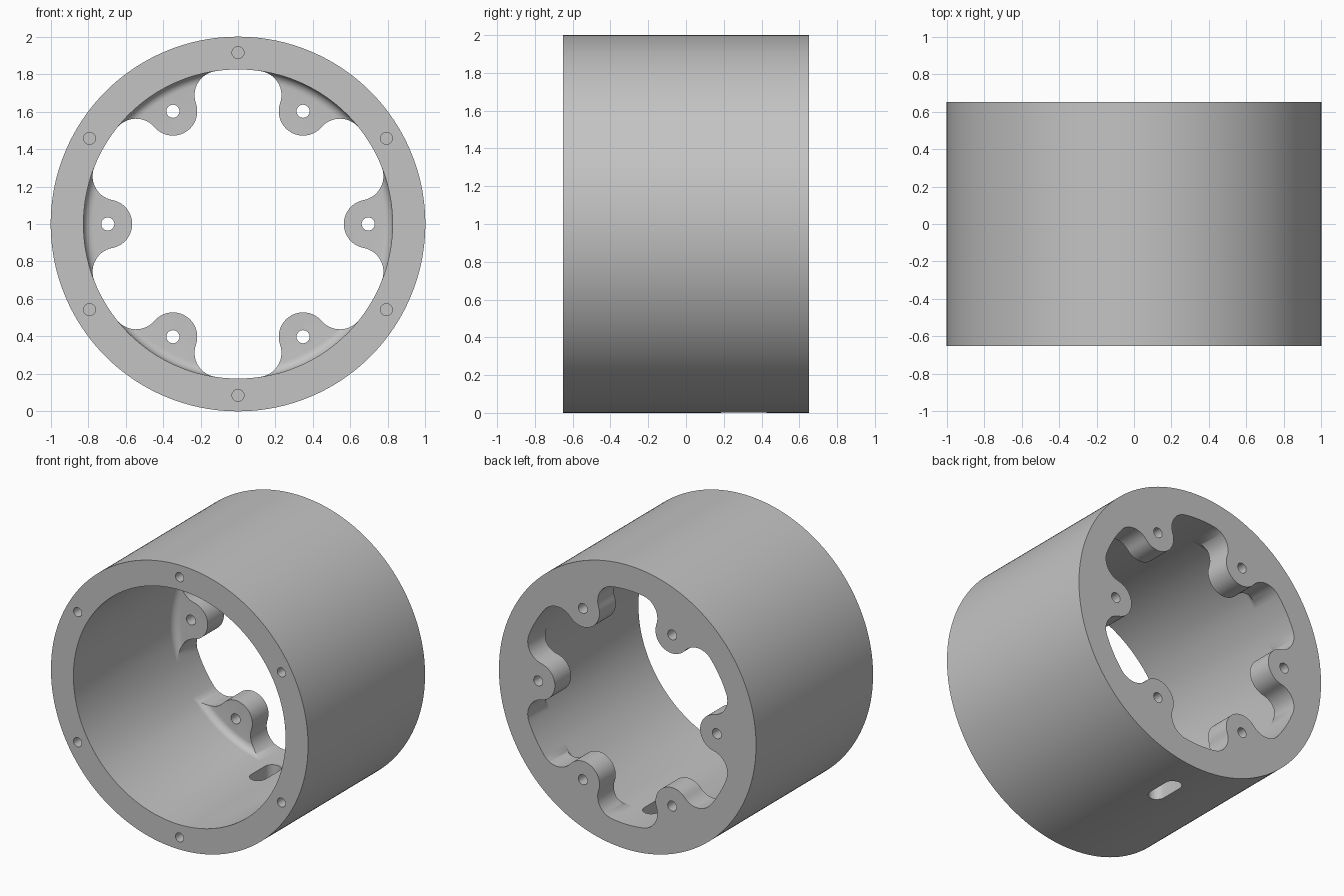
import bpy, bmesh
from math import sin, cos, acos, asin, atan2, hypot, pi, radians
from mathutils import Vector

cube = bpy.data.objects.get("Cube")
if cube:
    bpy.data.objects.remove(cube)

OUTER, BORE, HALF = 1.0, 0.825, 0.65      # housing radii and half length
LUG_R, LUG_C = 0.13, 0.695                # lug radius and its pitch radius
LUG_FRONT, BLEND = 0.47, 0.05             # lug front face and its fillet to the bore
CZ = 1.0                                  # height of the axis


def lerp(a, b, n):
    return [a + (b - a) * i / n for i in range(n + 1)]


def lug_outline():
    """Polar (angle, radius) points of the lugged rear opening."""
    half_step = asin(LUG_R / LUG_C)
    step = 2 * half_step
    fx, fy = LUG_C * cos(step), LUG_C * sin(step)
    contact = pi / 2 + half_step
    pts = [(LUG_C + LUG_R * cos(a), LUG_R * sin(a)) for a in lerp(pi, contact, 12)]
    pts += [(fx + LUG_R * cos(a), fy + LUG_R * sin(a))
            for a in lerp(contact - pi, step, 14)[1:]]
    pts += [(BORE * cos(a), BORE * sin(a)) for a in lerp(step, pi / 6, 4)[1:]]
    half = [(atan2(y, x), min(hypot(x, y), BORE)) for x, y in pts]
    sector = [(-a, r) for a, r in half[:0:-1]] + half[:-1]
    return [(a + k * pi / 3, r) for k in range(6) for a, r in sector]


def section(r):
    """Closed (radius, y) section whose rear opening has radius r."""
    drop = min(BLEND, max(BORE - r, 0))
    sweep = acos(1 - drop / BLEND)
    y0 = LUG_FRONT - BLEND
    arc = [(BORE - BLEND * (1 - cos(t)), y0 + BLEND * sin(t)) for t in lerp(0, sweep, 6)]
    return ([(BORE, -HALF)] + arc +
            [(r, arc[-1][1]), (r, HALF), (OUTER, HALF), (OUTER, -HALF)])


def finish(bm, name):
    bmesh.ops.recalc_face_normals(bm, faces=bm.faces)
    mesh = bpy.data.meshes.new(name)
    bm.to_mesh(mesh)
    bm.free()
    ob = bpy.data.objects.new(name, mesh)
    bpy.context.collection.objects.link(ob)
    return ob


# Housing: sections swept round the axis, following the lug outline
bm = bmesh.new()
columns = [[bm.verts.new((p * cos(a), y, CZ + p * sin(a))) for p, y in section(r)]
           for a, r in lug_outline()]
for i, col in enumerate(columns):
    nxt = columns[(i + 1) % len(columns)]
    for j in range(len(col)):
        k = (j + 1) % len(col)
        bm.faces.new((col[j], col[k], nxt[k], nxt[j]))
bmesh.ops.remove_doubles(bm, verts=bm.verts, dist=0.0002)
housing = finish(bm, "ring_housing")

# Cutters: lug holes, blind front holes and the drain slot
bm = bmesh.new()


def prism(ring, along):
    low = [bm.verts.new(p) for p in ring]
    high = [bm.verts.new(Vector(p) + Vector(along)) for p in ring]
    bm.faces.new(low)
    bm.faces.new(high)
    for i in range(len(ring)):
        j = (i + 1) % len(ring)
        bm.faces.new((low[i], low[j], high[j], high[i]))


def hole(angle, pitch, radius, start, depth):
    cx, cz = pitch * cos(angle), CZ + pitch * sin(angle)
    prism([(cx + radius * cos(t), start, cz + radius * sin(t))
           for t in lerp(0, 2 * pi, 24)[:-1]], (0, depth, 0))


for k in range(6):
    hole(k * pi / 3, LUG_C, 0.035, 0.4, 0.4)
    hole(pi / 2 + k * pi / 3, 0.915, 0.032, -0.75, 0.4)

SLOT_Y, SLOT_R, SLOT_HALF = 0.305, 0.057, 0.135
reach = SLOT_HALF - SLOT_R
slot = [(SLOT_R * cos(t), SLOT_Y + reach + SLOT_R * sin(t), -0.1) for t in lerp(0, pi, 12)]
slot += [(SLOT_R * cos(t), SLOT_Y - reach + SLOT_R * sin(t), -0.1)
         for t in lerp(pi, 2 * pi, 12)]
prism(slot, (0, 0, 0.5))
cutter = finish(bm, "hole_cutters")
cutter.hide_render = True

bpy.ops.object.select_all(action='DESELECT')
bpy.context.view_layer.objects.active = housing
housing.select_set(True)
cut = housing.modifiers.new("holes", 'BOOLEAN')
cut.operation, cut.solver, cut.object = 'DIFFERENCE', 'EXACT', cutter
bpy.ops.object.modifier_apply(modifier=cut.name)
bpy.data.objects.remove(cutter)

# Plain grey finish
grey = bpy.data.materials.new("plain_grey")
grey.use_nodes = True
colour = (0.55, 0.55, 0.55, 1)
grey.diffuse_color = colour
grey.node_tree.nodes["Principled BSDF"].inputs["Base Color"].default_value = colour
housing.data.materials.clear()
housing.data.materials.append(grey)
bpy.ops.object.shade_smooth_by_angle(angle=radians(30))
